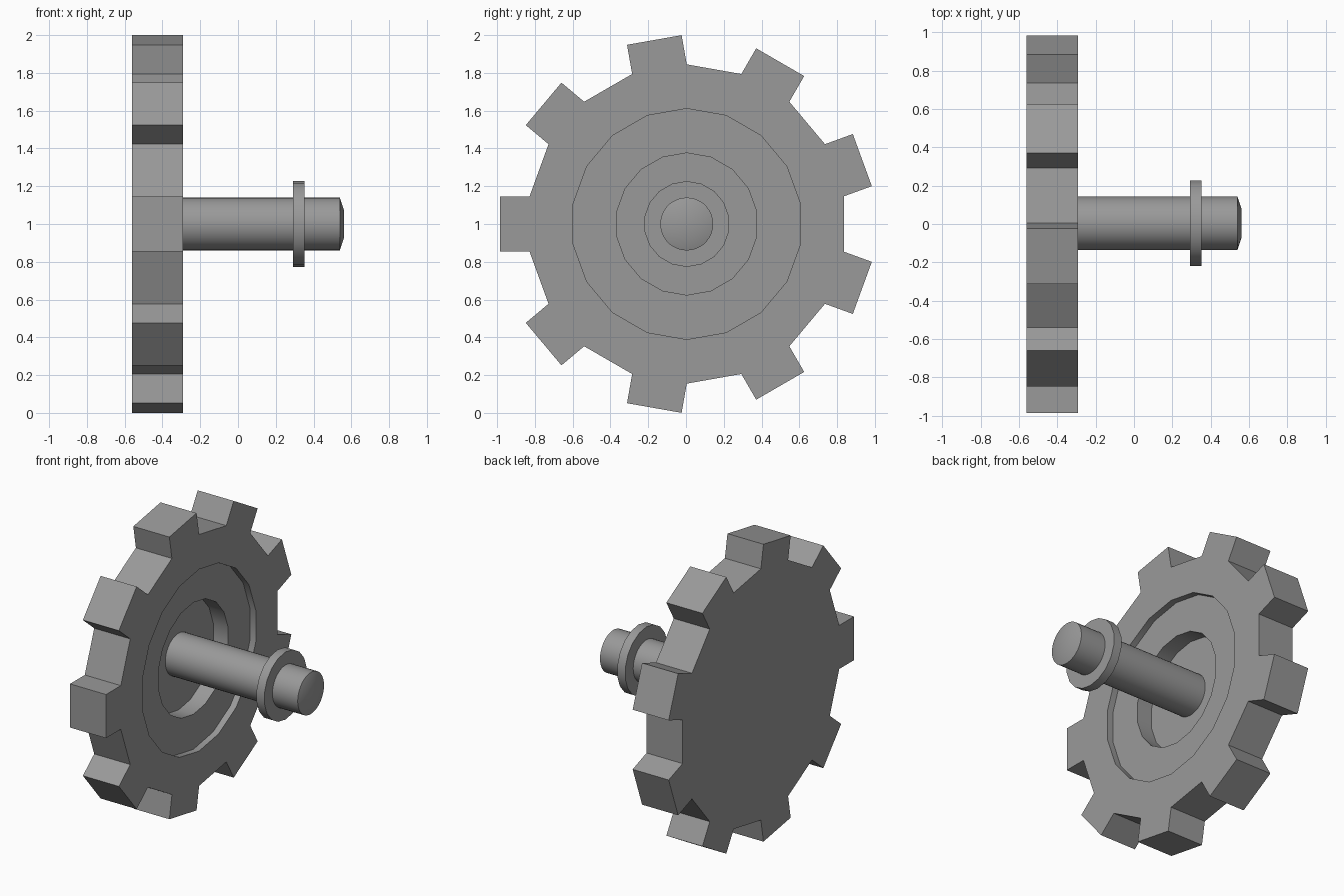
import bpy, bmesh, math
from mathutils import Vector

if "Cube" in bpy.data.objects:
    bpy.data.objects.remove(bpy.data.objects["Cube"])

AXIS_Y, AXIS_Z = 0.004, 1.0

dark_grey = bpy.data.materials.new("dark_grey")
dark_grey.diffuse_color = (0.32, 0.32, 0.32, 1.0)
dark_grey.use_nodes = True
dark_grey.node_tree.nodes["Principled BSDF"].inputs["Base Color"].default_value = dark_grey.diffuse_color


def lathe(name, profile, sides, tooth_segment=None, tooth_height=0.0):
    """Revolve (x, radius) points about the x axis, capping both ends."""
    bm = bmesh.new()
    rings = []
    for x, r in profile:
        ring = []
        for i in range(sides):
            a = math.radians(10) + math.tau * i / sides
            ring.append(bm.verts.new((x, AXIS_Y + r * math.cos(a), AXIS_Z + r * math.sin(a))))
        rings.append(ring)
    tooth_faces = []
    for s, (a, b) in enumerate(zip(rings, rings[1:])):
        for i in range(sides):
            j = (i + 1) % sides
            face = bm.faces.new((a[i], a[j], b[j], b[i]))
            if s == tooth_segment and i % 2 == 0:
                tooth_faces.append(face)
    bm.faces.new(rings[0])
    bm.faces.new(rings[-1])
    bmesh.ops.recalc_face_normals(bm, faces=bm.faces[:])
    # Teeth pulled straight out of every other rim face
    if tooth_faces:
        out = bmesh.ops.extrude_discrete_faces(bm, faces=tooth_faces)["faces"]
        for face in out:
            c = face.calc_center_median()
            d = Vector((0, c.y - AXIS_Y, c.z - AXIS_Z)).normalized()
            for v in face.verts:
                v.co += d * tooth_height
        bmesh.ops.recalc_face_normals(bm, faces=bm.faces[:])
    mesh = bpy.data.meshes.new(name)
    bm.to_mesh(mesh)
    bm.free()
    mesh.materials.append(dark_grey)
    obj = bpy.data.objects.new(name, mesh)
    bpy.context.collection.objects.link(obj)
    bpy.ops.object.select_all(action='DESELECT')
    obj.select_set(True)
    bpy.context.view_layer.objects.active = obj
    bpy.ops.object.shade_smooth_by_angle(angle=math.radians(30))
    return obj


# Toothed wheel: flat back, rim, shallow recess, deeper central bore
lathe("toothed_wheel",
      [(-0.56, 0.845), (-0.292, 0.845), (-0.292, 0.611),
       (-0.335, 0.611), (-0.335, 0.376), (-0.446, 0.376)],
      18, tooth_segment=0, tooth_height=0.157)

# Axle with a shallow domed end
lathe("axle", [(-0.45, 0.14), (0.539, 0.14), (0.56, 0.077)], 36)

# Collar near the axle end
lathe("collar", [(0.292, 0.13), (0.292, 0.227), (0.351, 0.227), (0.351, 0.13)], 18)
